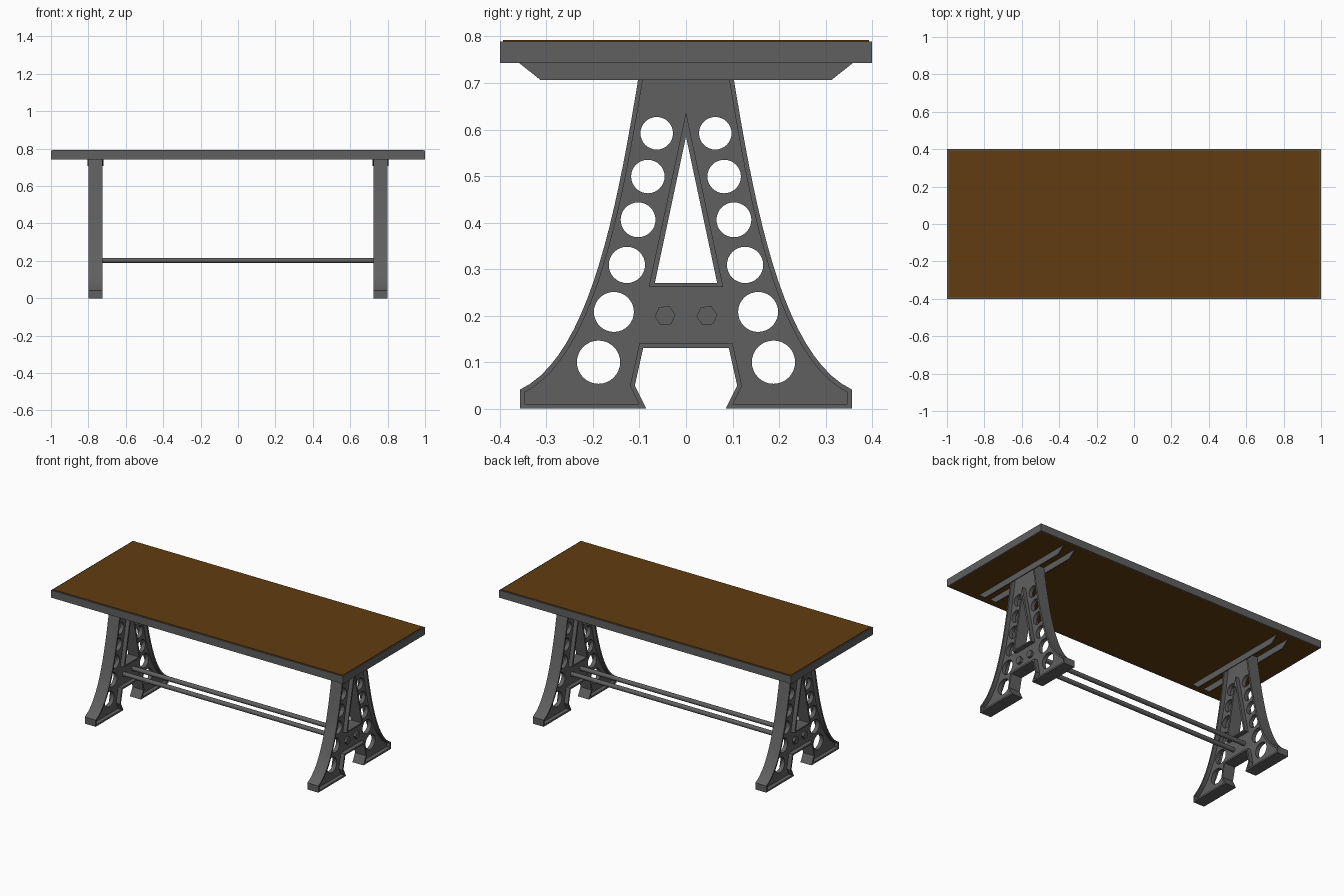
import bpy, bmesh, math
from mathutils import Matrix, Vector
from mathutils.geometry import interpolate_bezier

if "Cube" in bpy.data.objects:
    bpy.data.objects.remove(bpy.data.objects["Cube"])


def material(name, rgb):
    m = bpy.data.materials.new(name)
    m.diffuse_color = (*rgb, 1)
    m.use_nodes = True
    m.node_tree.nodes["Principled BSDF"].inputs["Base Color"].default_value = m.diffuse_color
    return m


METAL = material("dark_grey_metal", (0.115, 0.115, 0.115))
WOOD = material("brown_wood", (0.12, 0.048, 0.005))
# maps profile (u, v, depth) to world (y, z, x)
SIDE = Matrix(((0, 0, 1, 0), (1, 0, 0, 0), (0, 1, 0, 0), (0, 0, 0, 1)))
FLAT = Matrix.Identity(4)


def prism(name, loops, lo, hi, mat, frame=SIDE):
    """Filled outline with holes, extruded from lo to hi along the frame's depth."""
    cu = bpy.data.curves.new(name, 'CURVE')
    cu.dimensions = '2D'
    cu.fill_mode = 'BOTH'
    cu.extrude = (hi - lo) / 2
    for loop in loops:
        sp = cu.splines.new('POLY')
        sp.points.add(len(loop) - 1)
        for p, (u, v) in zip(sp.points, loop):
            p.co = (u, v, 0, 1)
        sp.use_cyclic_u = True
    tmp = bpy.data.objects.new(name + "_curve", cu)
    bpy.context.collection.objects.link(tmp)
    bpy.context.view_layer.update()
    dg = bpy.context.evaluated_depsgraph_get()
    me = bpy.data.meshes.new_from_object(tmp.evaluated_get(dg), depsgraph=dg)
    bpy.data.objects.remove(tmp)
    bpy.data.curves.remove(cu)
    bm = bmesh.new()
    bm.from_mesh(me)
    bmesh.ops.remove_doubles(bm, verts=bm.verts, dist=1e-5)
    bmesh.ops.transform(bm, verts=bm.verts,
                        matrix=frame @ Matrix.Translation((0, 0, (lo + hi) / 2)))
    bmesh.ops.recalc_face_normals(bm, faces=bm.faces)
    bm.to_mesh(me)
    bm.free()
    me.materials.clear()
    me.materials.append(mat)
    me.shade_smooth()
    me.set_sharp_from_angle(angle=math.radians(30))
    ob = bpy.data.objects.new(name, me)
    bpy.context.collection.objects.link(ob)
    return ob


def circle(u, v, r, n, turn=0.0):
    return [(u + r * math.cos(turn + 2 * math.pi * i / n),
             v + r * math.sin(turn + 2 * math.pi * i / n)) for i in range(n)]


def rect(a, b):
    return [(-a, -b), (a, -b), (a, b), (-a, b)]


def inset(path, d):
    """Offset an open path to its right-hand side with mitred corners."""
    pts = [Vector(p) for p in path]
    dirs = [(b - a).normalized() for a, b in zip(pts, pts[1:])]
    nrm = [Vector((t.y, -t.x)) for t in dirs]
    out = []
    for i, p in enumerate(pts):
        a, b = nrm[max(i - 1, 0)], nrm[min(i, len(nrm) - 1)]
        out.append(tuple(p + (a + b) * (d / (1 + a.dot(b)))))
    return out


# table top: wooden slab inside a thin metal band
prism("table_top", [rect(0.993, 0.393)], 0.744, 0.793, WOOD, FLAT)
prism("table_edge_band", [rect(1.0, 0.4), rect(0.992, 0.392)], 0.743, 0.789, METAL, FLAT)

# leg outline: flared outer curve, foot and arch, mirrored
flare = [tuple(p) for p in interpolate_bezier(
    Vector((0.103, 0.707)), Vector((0.15, 0.42)),
    Vector((0.21, 0.11)), Vector((0.357, 0.041)), 20)]
flare = [(p[0], p[1]) for p in flare]
half = [(0.098, 0.743)] + flare + [(0.357, 0), (0.085, 0), (0.11, 0.05), (0.092, 0.131)]
outline = half + [(-u, v) for u, v in reversed(half)]

tri_outer = [(-0.08, 0.262), (0.08, 0.262), (0, 0.637)]
tri_mid = [(-0.074, 0.266), (0.074, 0.266), (0, 0.611)]
tri_inner = [(-0.067, 0.27), (0.067, 0.27), (0, 0.585)]

# lightening holes: y, z, radius
holes = [(0.063, 0.592, 0.035), (0.082, 0.499, 0.036), (0.103, 0.406, 0.0375),
         (0.127, 0.309, 0.039), (0.155, 0.208, 0.043), (0.188, 0.100, 0.0465)]
hole_loops = [circle(s * u, v, r, 32) for u, v, r in holes for s in (-1, 1)]

for side, sx in (("left", -1), ("right", 1)):
    c = 0.7625 * sx
    # leg web, outer flange and triangular flange
    prism(side + "_leg_web", [inset(outline, 0.005), tri_mid] + hole_loops,
          c - 0.0125, c + 0.0125, METAL)
    prism(side + "_leg_flange", [outline + inset(outline, 0.01)[::-1]],
          c - 0.0375, c + 0.0375, METAL)
    prism(side + "_triangle_flange", [tri_outer, tri_inner],
          c - 0.0375, c + 0.0375, METAL)
    # pair of support plates under the top
    for name, o in (("inner", -sx), ("outer", sx)):
        x = c + o * 0.0395
        prism(f"{side}_{name}_support_plate",
              [[(-0.36, 0.744), (-0.312, 0.706), (0.312, 0.706), (0.36, 0.744)]],
              x - 0.003, x + 0.003, METAL)
    # hexagonal bolt heads on the outer face
    for s in (-1, 1):
        x = c + sx * 0.019
        prism(f"{side}_bolt_{'front' if s < 0 else 'back'}",
              [circle(s * 0.045, 0.2, 0.0225, 6, 0.1)], x - 0.008, x + 0.008, METAL)

# stretcher rods joining the legs
for s, name in ((-1, "front"), (1, "back")):
    prism(name + "_stretcher_rod", [circle(s * 0.045, 0.202, 0.0135, 24)],
          -0.755, 0.755, METAL)
